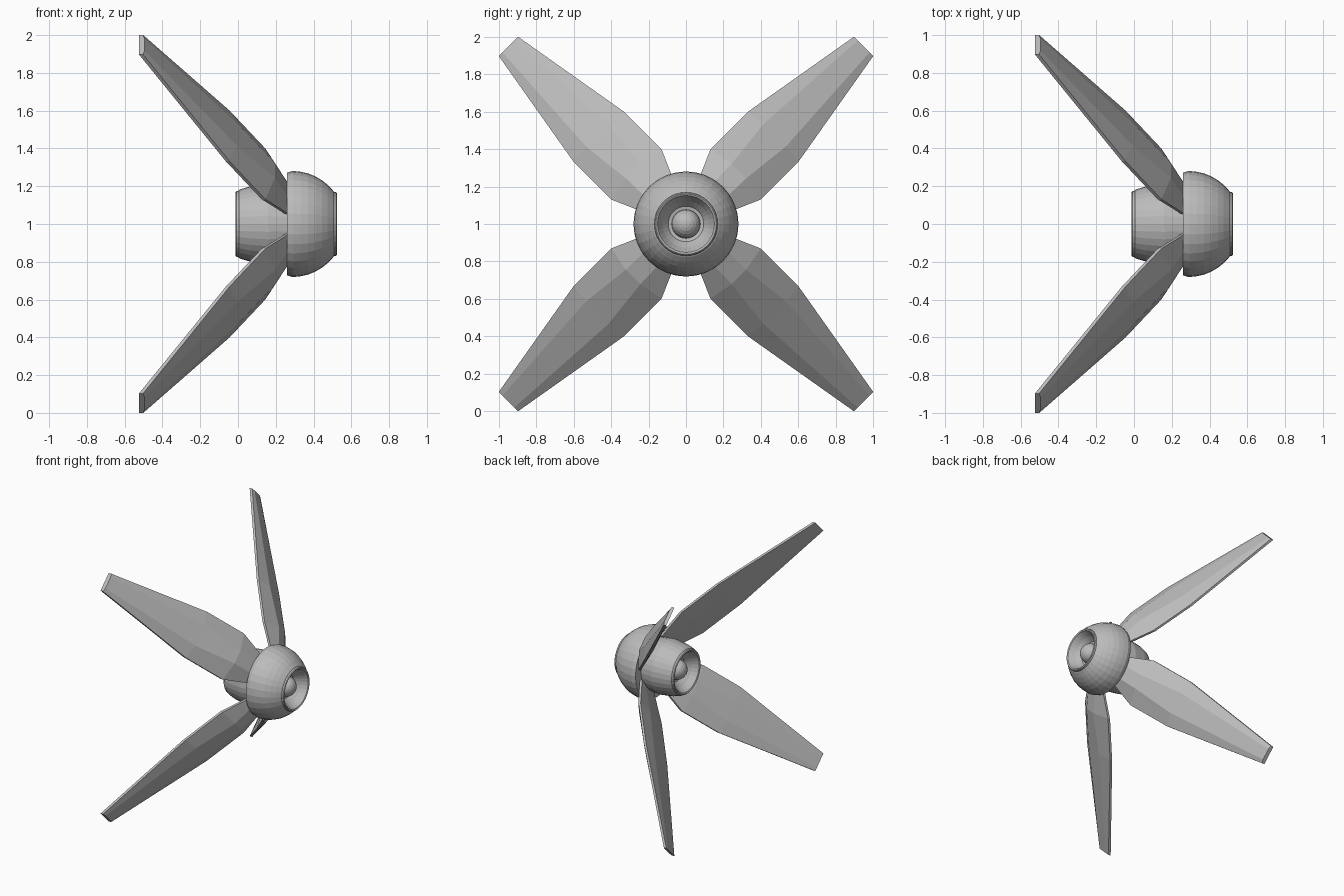
import bpy, bmesh
from math import pi, cos, sin
from mathutils import Matrix, Vector

if "Cube" in bpy.data.objects:
    bpy.data.objects.remove(bpy.data.objects["Cube"])

grey = bpy.data.materials.new("grey metal")
grey.use_nodes = True
grey.diffuse_color = (0.5, 0.5, 0.5, 1)
grey.node_tree.nodes["Principled BSDF"].inputs["Base Color"].default_value = grey.diffuse_color


def finish(name, bm):
    bmesh.ops.recalc_face_normals(bm, faces=bm.faces)
    mesh = bpy.data.meshes.new(name)
    bm.to_mesh(mesh)
    bm.free()
    mesh.materials.append(grey)
    ob = bpy.data.objects.new(name, mesh)
    bpy.context.collection.objects.link(ob)
    ob.location.z = 1
    return ob


def skin(bm, loops):
    """Join successive closed rings of points and cap both ends."""
    rings = [[bm.verts.new(p) for p in loop] for loop in loops]
    for a, b in zip(rings, rings[1:]):
        n = len(a)
        for i in range(n):
            bm.faces.new((a[i], a[(i + 1) % n], b[(i + 1) % n], b[i]))
    bm.faces.new(rings[0])
    bm.faces.new(rings[-1])


def turned(name, profile, sides=32):
    """Turn (x, radius) points around the x axis."""
    bm = bmesh.new()
    skin(bm, [[(x, r * cos(2 * pi * i / sides), r * sin(2 * pi * i / sides))
               for i in range(sides)] for x, r in profile])
    return finish(name, bm)


def ball(name, x, radius):
    bm = bmesh.new()
    bmesh.ops.create_uvsphere(bm, u_segments=24, v_segments=12, radius=radius,
                              matrix=Matrix.Translation((x, 0, 0)) @ Matrix.Rotation(pi / 2, 4, "Y"))
    return finish(name, bm)


# Rounded nose with a rim and a hollow front
turned("nose_dome", [(0.26, 0.1), (0.26, 0.272), (0.29, 0.281), (0.33, 0.277), (0.37, 0.268),
                     (0.41, 0.252), (0.445, 0.231), (0.475, 0.207), (0.503, 0.178),
                     (0.508, 0.17), (0.52, 0.168), (0.525, 0.162), (0.52, 0.152),
                     (0.47, 0.125), (0.43, 0.095), (0.42, 0.05)])
ball("nose_ball", 0.43, 0.077)

# Tapered rear housing with a hollow end
turned("rear_housing", [(0.27, 0.2), (0.16, 0.212), (0.06, 0.198), (0.01, 0.183), (0.005, 0.177),
                        (-0.007, 0.175), (-0.012, 0.168), (-0.007, 0.157),
                        (0.04, 0.13), (0.08, 0.095), (0.09, 0.05)])
ball("rear_ball", 0.08, 0.077)

# Blade stations: radius, half width, edge x, edge thickness,
# ridge radius, ridge half width, ridge x, back bulge
STATIONS = [
    (0.18, 0.105, 0.25, 0.02, 0.18, 0.05, 0.30, 0.0),
    (0.375, 0.19, 0.125, 0.02, 0.40, 0.055, 0.195, 0.02),
    (0.66, 0.19, -0.065, 0.02, 0.67, 0.085, -0.005, 0.02),
    (1.343, 0.073, -0.525, 0.022, 1.343, 0.045, -0.495, 0.0),
]


def section(r, w, x, t, ridge_r, ridge_w, ridge_x, bulge):
    half = [(x - bulge, r, ridge_w), (x, r, w), (x + t, r, w), (ridge_x, ridge_r, ridge_w)]
    return half + [(px, pr, -pw) for px, pr, pw in reversed(half)]


# Four swept blades on the diagonals
for i, side in enumerate(("upper_left", "upper_right", "lower_right", "lower_left")):
    turn = Matrix.Rotation(pi / 4 + i * pi / 2, 3, "X")
    bm = bmesh.new()
    skin(bm, [[turn @ Vector(p) for p in section(*s)] for s in STATIONS])
    finish("blade_" + side, bm)
